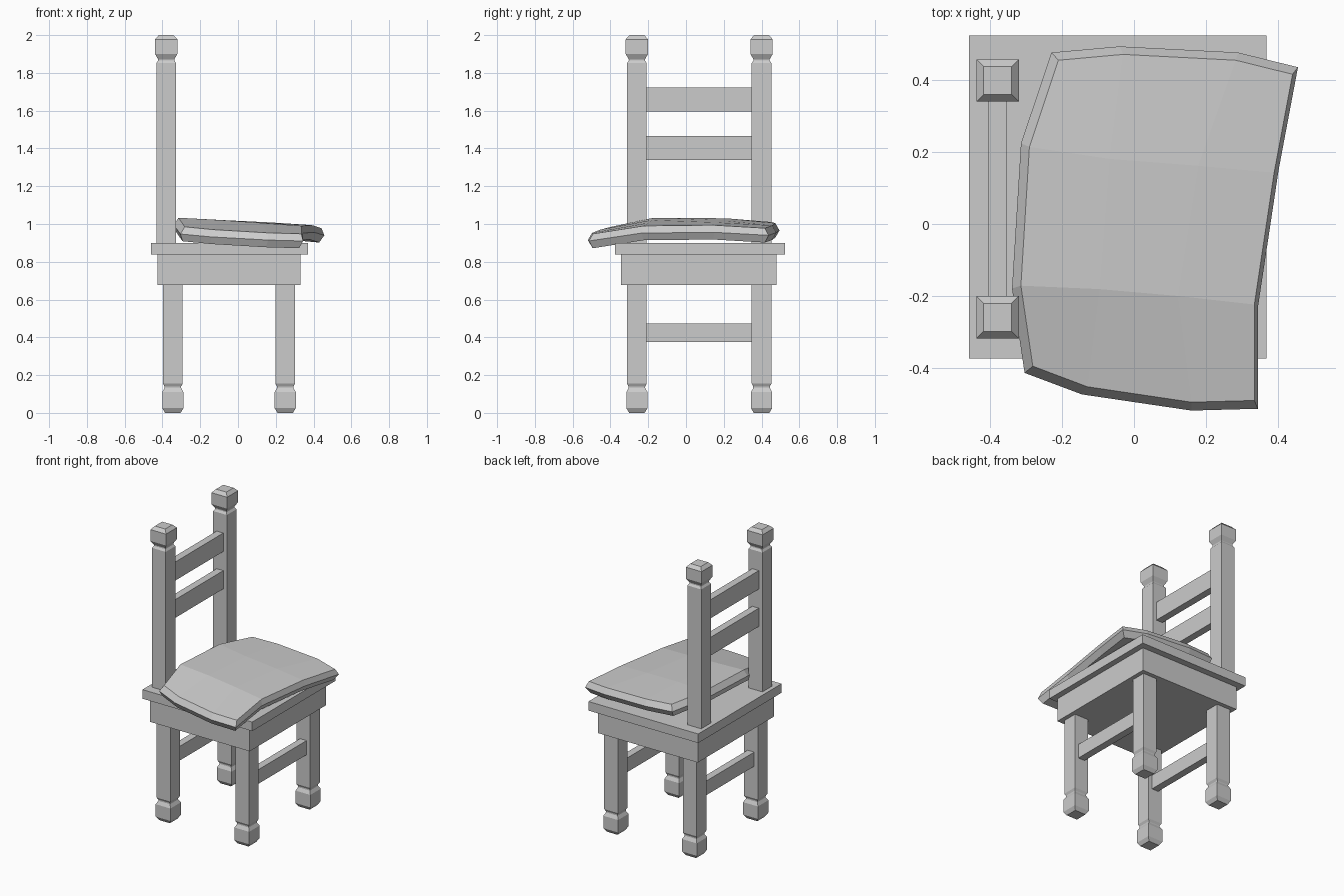
import bpy, bmesh

if "Cube" in bpy.data.objects:
    bpy.data.objects.remove(bpy.data.objects["Cube"])

POST_Y = (-0.26, 0.40)


def make(name, verts, faces):
    me = bpy.data.meshes.new(name)
    me.from_pydata(verts, [], faces)
    bm = bmesh.new()
    bm.from_mesh(me)
    bmesh.ops.recalc_face_normals(bm, faces=bm.faces)
    bm.to_mesh(me)
    bm.free()
    ob = bpy.data.objects.new(name, me)
    bpy.context.collection.objects.link(ob)
    return ob


def square_post(name, x, y, profile):
    """Stack of squares given as (half width, height)."""
    verts, faces = [], []
    for h, z in profile:
        verts += [(x + sx * h, y + sy * h, z)
                  for sx, sy in ((-1, -1), (1, -1), (1, 1), (-1, 1))]
    for i in range(len(profile) - 1):
        a = 4 * i
        faces += [(a + k, a + (k + 1) % 4, a + 4 + (k + 1) % 4, a + 4 + k)
                  for k in range(4)]
    n = len(verts)
    faces += [(3, 2, 1, 0), (n - 4, n - 3, n - 2, n - 1)]
    return make(name, verts, faces)


def box(name, x0, x1, y0, y1, z0, z1):
    v = [(x, y, z) for z in (z0, z1)
         for x, y in ((x0, y0), (x1, y0), (x1, y1), (x0, y1))]
    f = [(3, 2, 1, 0), (4, 5, 6, 7)]
    f += [(k, (k + 1) % 4, 4 + (k + 1) % 4, 4 + k) for k in range(4)]
    return make(name, v, f)


# Seat board and apron
box("seat", -0.46, 0.37, -0.375, 0.525, 0.838, 0.90)
box("apron", -0.425, 0.33, -0.345, 0.48, 0.678, 0.838)

# Legs with block feet, and back posts with matching finials
leg = [(0.041, 0), (0.056, 0.025), (0.056, 0.11), (0.044, 0.132),
       (0.044, 0.14), (0.052, 0.155), (0.052, 0.68)]
post = [(0.052, 0.90), (0.052, 1.852), (0.043, 1.865), (0.043, 1.872),
        (0.059, 1.90), (0.059, 1.978), (0.039, 2.0)]
for side, y in zip(("left", "right"), POST_Y):
    square_post("rear_leg_" + side, -0.345, y, leg)
    square_post("front_leg_" + side, 0.25, y, leg)
    square_post("back_post_" + side, -0.38, y, post)

# Back rails and leg stretchers
for name, x, z0, z1 in (("lower_back_rail", -0.38, 1.34, 1.465),
                        ("upper_back_rail", -0.38, 1.595, 1.722),
                        ("rear_stretcher", -0.345, 0.375, 0.472),
                        ("front_stretcher", 0.25, 0.375, 0.472)):
    box(name, x - 0.025, x + 0.025, -0.21, 0.352, z0, z1)

# Cushion: 4 x 4 sheet of mid-height points, bent and tilted
rows = [
    [(-0.305, -0.415, 0.947), (-0.145, -0.475, 0.932),
     (0.16, -0.52, 0.915), (0.345, -0.515, 0.91)],
    [(-0.34, -0.18, 0.995), (-0.11, -0.19, 0.983),
     (0.12, -0.21, 0.968), (0.345, -0.235, 0.952)],
    [(-0.315, 0.225, 0.992), (-0.08, 0.19, 0.982),
     (0.18, 0.17, 0.97), (0.403, 0.15, 0.956)],
    [(-0.23, 0.478, 0.972), (-0.04, 0.495, 0.966),
     (0.29, 0.478, 0.954), (0.457, 0.437, 0.94)],
]
mid = [p for row in rows for p in row]


def layer(dz):
    lean = 0.006 if dz > 0 else -0.006
    return [(0.035 + (x - 0.035) * 0.95 + lean, y * 0.955, z + dz)
            for x, y, z in mid]


verts = layer(0.038) + layer(-0.038)
faces = []
for j in range(3):
    for i in range(3):
        a = 4 * j + i
        q = (a, a + 1, a + 5, a + 4)
        faces += [q, tuple(k + 16 for k in reversed(q))]
# Rim joining top, outer ridge and bottom
ring = [0, 1, 2, 3, 7, 11, 15, 14, 13, 12, 8, 4]
verts += [mid[k] for k in ring]
for n, a in enumerate(ring):
    m = (n + 1) % 12
    b = ring[m]
    faces += [(a, b, 32 + m, 32 + n), (32 + n, 32 + m, b + 16, a + 16)]
make("cushion", verts, faces)
